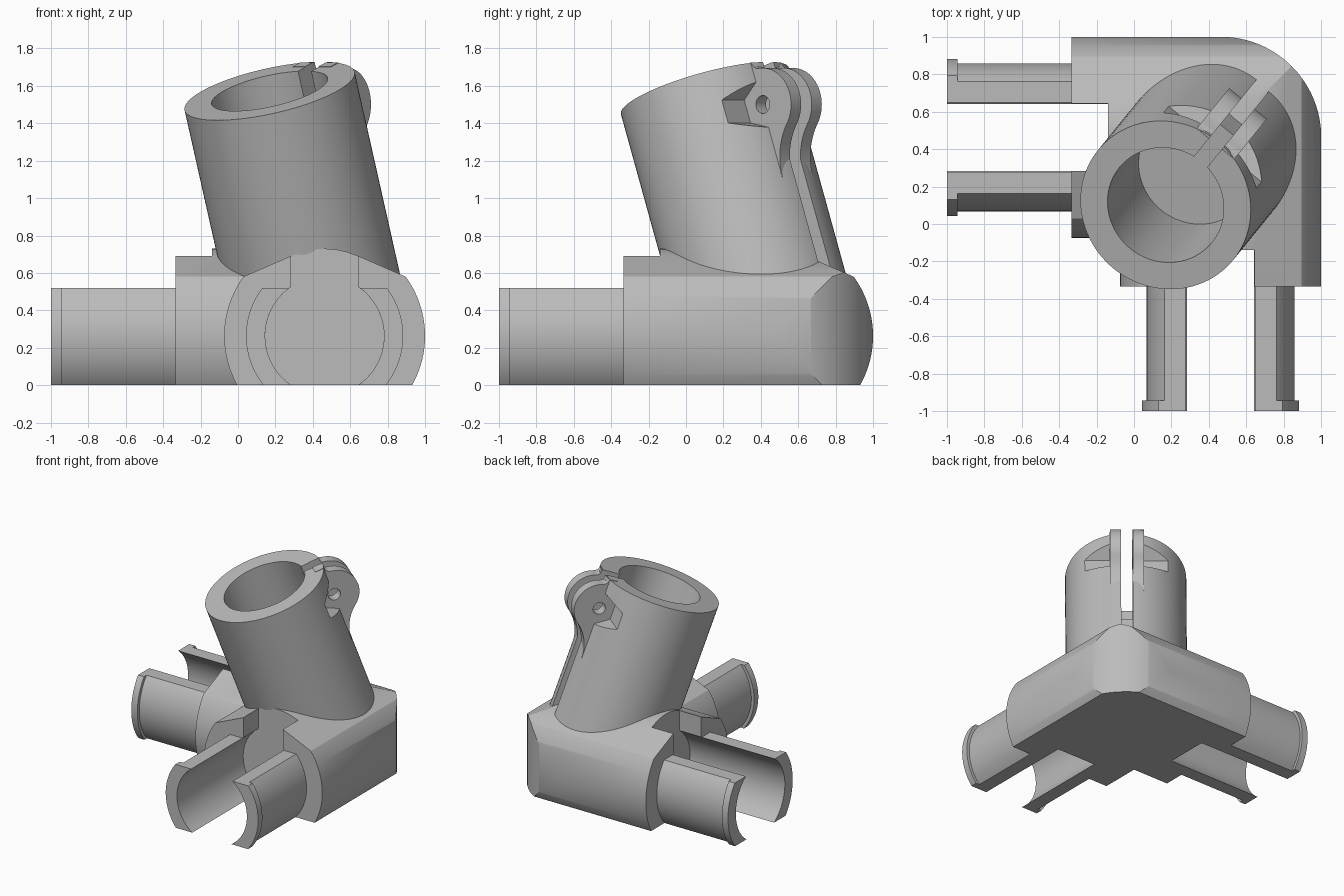
import bpy, bmesh
from math import sin, cos, asin, acos, atan2, radians, degrees, sqrt
from mathutils import Matrix

if "Cube" in bpy.data.objects:
    bpy.data.objects.remove(bpy.data.objects["Cube"], do_unlink=True)

grey = bpy.data.materials.new("light_grey")
grey.use_nodes = True
grey.diffuse_color = (0.5, 0.5, 0.5, 1)
grey.node_tree.nodes["Principled BSDF"].inputs["Base Color"].default_value = (0.5, 0.5, 0.5, 1)

C, H = 0.463, 0.263                 # node where all three axes meet
HUB_R, BORE_R, TUBE_R = 0.537, 0.318, 0.466
SLEEVE_TOP = 0.257


def arc(cx, cy, r, a0, a1, n=24):
    return [(cx + r * cos(radians(a0 + (a1 - a0) * i / n)),
             cy + r * sin(radians(a0 + (a1 - a0) * i / n))) for i in range(n + 1)]


def finish(name, bm, matrix=Matrix()):
    bm.transform(matrix)
    bmesh.ops.recalc_face_normals(bm, faces=bm.faces)
    mesh = bpy.data.meshes.new(name)
    bm.to_mesh(mesh)
    bm.free()
    mesh.materials.append(grey)
    ob = bpy.data.objects.new(name, mesh)
    bpy.context.collection.objects.link(ob)
    return ob


def loft(name, rings, matrix=Matrix()):
    """Closed solid through rings with equal point counts."""
    bm = bmesh.new()
    loops = [[bm.verts.new(p) for p in ring] for ring in rings]
    for a, b in zip(loops, loops[1:]):
        for i in range(len(a)):
            j = (i + 1) % len(a)
            bm.faces.new((a[i], a[j], b[j], b[i]))
    bm.faces.new(loops[0])
    bm.faces.new(loops[-1])
    return finish(name, bm, matrix)


def prism(name, pts, lo, hi, matrix=Matrix()):
    return loft(name, [[(x, y, d) for x, y in pts] for d in (lo, hi)], matrix)


def boolean(ob, cutter, operation='DIFFERENCE'):
    cutter.hide_render = True
    mod = ob.modifiers.new("cut", 'BOOLEAN')
    mod.operation, mod.solver, mod.object = operation, 'EXACT', cutter
    bpy.context.view_layer.objects.active = ob
    bpy.ops.object.modifier_apply(modifier=mod.name)
    bpy.data.objects.remove(cutter, do_unlink=True)


def smooth(ob):
    bpy.ops.object.select_all(action='DESELECT')
    ob.select_set(True)
    bpy.context.view_layer.objects.active = ob
    bpy.ops.object.shade_smooth_by_angle(angle=radians(30))


# Frames: profile (u, height) pushed outwards along each arm, and the leaning tube
SWAP = Matrix(((0, 1, 0, 0), (1, 0, 0, 0), (0, 0, 1, 0), (0, 0, 0, 1)))
FRONT = Matrix.Translation((C, 0, H)) @ Matrix.Rotation(radians(90), 4, 'X')
ARMS = {"front": FRONT, "right": SWAP @ FRONT}
TUBE = (Matrix.Translation((C, C, H)) @ Matrix.Rotation(radians(50.9), 4, 'Z')
        @ Matrix.Rotation(radians(-19.6), 4, 'Y'))
EAR = TUBE @ Matrix.Rotation(radians(90), 4, 'X')

# Hub: round-sided profile with flat base and soft ridge, mitred round the corner
low, high = degrees(asin(-H / HUB_R)), degrees(asin(0.317 / HUB_R))
side = arc(0, 0, HUB_R, low, high, 32)
ridge = [(u, 0.467 - 1.222 * u * u) for u in (0.18, 0.12, 0.06)]
half = side + ridge
profile = half + [(0, 0.467)] + [(-u, z) for u, z in reversed(half)]
hub = loft("hub", [[(C + u, -0.335, H + z) for u, z in profile],
                   [(C + u, C + u, H + z) for u, z in profile],
                   [(-0.335, C + u, H + z) for u, z in profile]])
corner = [(-1, -1), (1.01, -1)] + arc(C, C, HUB_R + 0.001, 0, 90, 48) + [(-1, 1.01)]
boolean(hub, prism("corner_cutter", corner, -0.5, 1.5), 'INTERSECT')

# Keyhole sockets in both hub ends
k = degrees(acos(0.18 / BORE_R))
keyhole = [(0.18, 1)] + arc(0, 0, BORE_R, k, -180 - k, 64) + [(-0.18, 1)]
for matrix in ARMS.values():
    boolean(hub, prism("socket_cutter", keyhole, 0.14, 0.6, matrix))
smooth(hub)


# Split sleeves with an end lip, two jaws on each arm
def jaw_profile(r, s):
    def ang(rad, z):
        return degrees(asin(z / rad))
    outer = arc(0, 0, r, ang(r, -H), ang(r, SLEEVE_TOP))
    inner = arc(0, 0, BORE_R, ang(BORE_R, SLEEVE_TOP), ang(BORE_R, -H))
    return [(s * u, z) for u, z in outer + inner]


for arm, matrix in ARMS.items():
    for label, s in (("inner", -1), ("outer", 1)):
        steps = ((0.395, 0.334), (0.395, 0.945), (0.42, 0.945), (0.42, 1.0))
        smooth(loft(f"{arm}_{label}_sleeve_jaw",
                    [[(u, z, d) for u, z in jaw_profile(r, s)] for r, d in steps], matrix))

# Leaning clamp tube: blind bore and a slit down its high side
tube = prism("clamp_tube", arc(0, 0, TUBE_R, 0, 360 - 3.75, 95), 0.1, 1.39, TUBE)
boolean(tube, prism("bore_cutter", arc(0, 0, BORE_R, 0, 360 - 3.75, 95), 0.603, 1.6, TUBE))
slit = [(0.27, -0.045), (1, -0.045), (1, 0.045), (0.27, 0.045)]
boolean(tube, prism("slit_cutter", slit, 0.05, 1.6, TUBE))

# Clamp ears: round lug blended into the tube by concave arcs
LUG_R, LUG_S, LUG = 0.451, 1.153, 0.195


def fillet(f, sign):
    """Arc touching the tube wall and the lug, and the lug angle it meets."""
    dr = 0.449 + f - LUG_R
    ds = sign * sqrt((LUG + f) ** 2 - dr * dr)
    meet = degrees(atan2(ds, dr))
    return arc(LUG_R + dr, LUG_S + ds, f, 180, 180 + meet, 14), meet


lower, a0 = fillet(0.335, -1)
upper, a1 = fillet(0.05, 1)
outline = ([(0.38, lower[0][1])] + lower + arc(LUG_R, LUG_S, LUG, a0, a1, 32)[1:-1]
           + upper[::-1] + [(0.38, upper[0][1])])
hole = arc(LUG_R, LUG_S, 0.048, 0, 345, 23)
hexagon = arc(LUG_R, LUG_S, 0.13, 0 + 30, 330, 5)
for label, s in (("left", 1), ("right", -1)):
    ear = prism(f"{label}_clamp_ear", outline, s * 0.045, s * 0.13, EAR)
    boolean(ear, prism("bolt_cutter", hole, -0.5, 0.5, EAR))
    smooth(ear)
    boolean(tube, prism("nut_cutter", hexagon, s * 0.13, s * 0.6, EAR))
boolean(tube, prism("bolt_cutter", hole, -0.5, 0.5, EAR))
smooth(tube)
